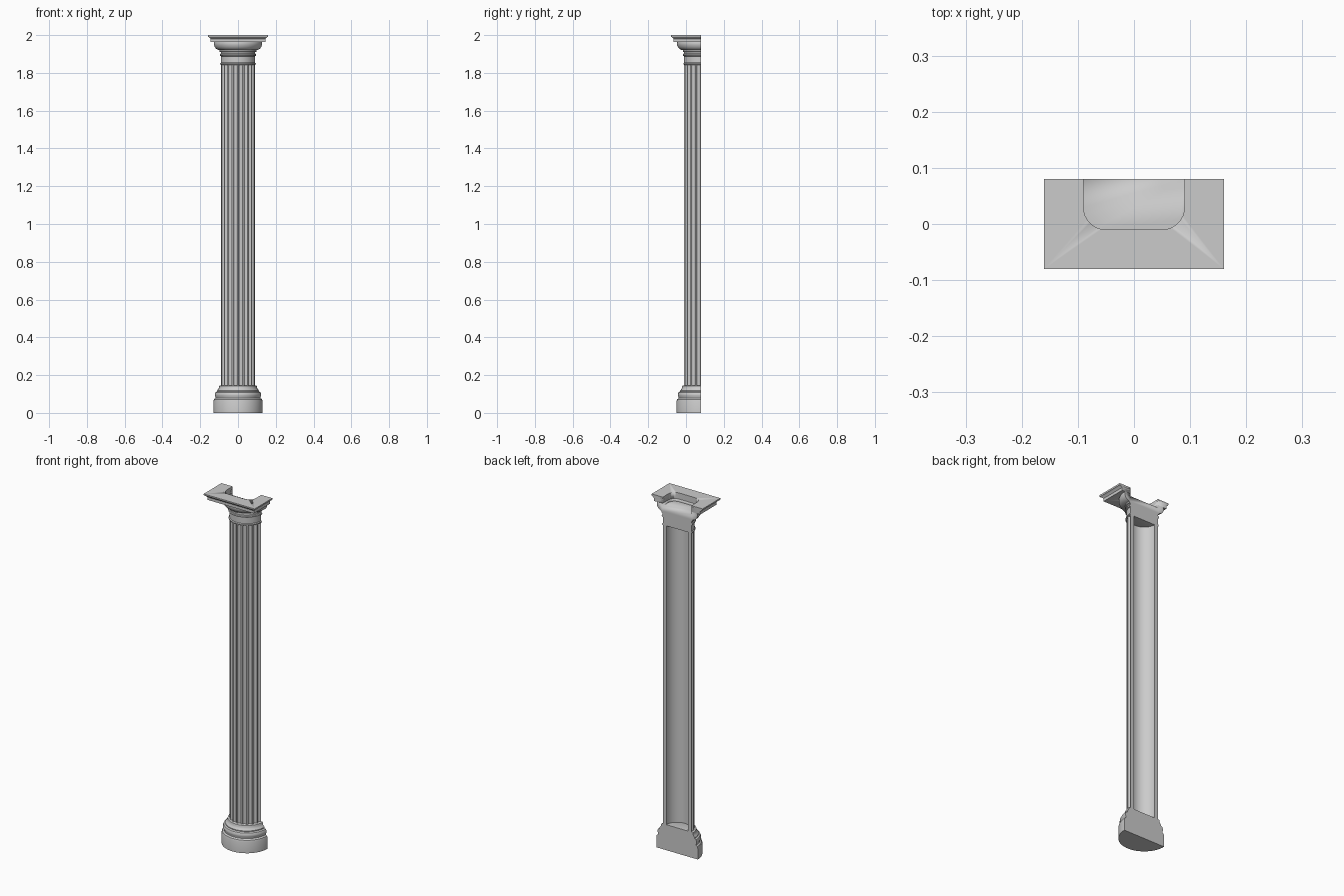
import bpy, bmesh
from math import sin, cos, pi, radians

if "Cube" in bpy.data.objects:
    bpy.data.objects.remove(bpy.data.objects["Cube"])

BACK = 0.08          # flat back plane, which also holds the column axis


def finish(name, bm, angle=35):
    bmesh.ops.remove_doubles(bm, verts=bm.verts, dist=1e-5)
    bmesh.ops.recalc_face_normals(bm, faces=bm.faces)
    mesh = bpy.data.meshes.new(name)
    bm.to_mesh(mesh)
    bm.free()
    ob = bpy.data.objects.new(name, mesh)
    bpy.context.collection.objects.link(ob)
    bpy.ops.object.select_all(action='DESELECT')
    bpy.context.view_layer.objects.active = ob
    ob.select_set(True)
    bpy.ops.object.shade_smooth_by_angle(angle=radians(angle))
    return ob


def polar(r, a, z):
    return (r * cos(a), BACK - r * sin(a), z)


def loft(bm, loops, closed):
    """Bridge successive loops of vertices with quads."""
    n = len(loops[0])
    for lo, hi in zip(loops, loops[1:]):
        for i in range(n if closed else n - 1):
            j = (i + 1) % n
            bm.faces.new((lo[i], lo[j], hi[j], hi[i]))


def half_turned(name, profile, segs=32):
    """Half revolution of a (radius, z) profile with flat top, bottom and back."""
    bm = bmesh.new()
    loops = [[bm.verts.new(polar(r, pi * i / segs, z)) for i in range(segs + 1)]
             for r, z in profile]
    loft(bm, loops, False)
    bm.faces.new(loops[0])
    bm.faces.new(loops[-1])
    bm.faces.new([l[0] for l in loops] + [l[-1] for l in reversed(loops)])
    return finish(name, bm)


def stacked(name, outlines):
    """Solid through matching horizontal outlines."""
    bm = bmesh.new()
    loops = [[bm.verts.new(p) for p in o] for o in outlines]
    loft(bm, loops, True)
    bm.faces.new(loops[0])
    bm.faces.new(loops[-1])
    return finish(name, bm)


# Moulded half-round base
half_turned("base", [
    (.130, 0), (.130, .062), (.127, .072), (.119, .078), (.119, .083),
    (.123, .090), (.123, .100), (.119, .109), (.111, .113), (.111, .118),
    (.107, .123), (.103, .128), (.101, .133), (.099, .143), (.096, .145)])

# Hollow fluted shaft, open at the back
R, INNER, FLUTES, STEPS = .09, .068, 10, 8
ring = []
for f in range(FLUTES):
    for s in range(STEPS + 1):
        t = s / STEPS
        a = pi * (f + .12 + .76 * t) / FLUTES
        ring.append((a, R - .009 * sin(pi * t)))
ring = [(0, R)] + ring + [(pi, R)]
bm = bmesh.new()
loops = []
for z in (.143, 1.847):
    outer = [bm.verts.new(polar(r, a, z)) for a, r in ring]
    inner = [bm.verts.new(polar(INNER, a, z)) for a, r in ring]
    loft(bm, [outer, inner], False)
    loops.append(outer + inner[::-1])
loft(bm, loops, True)
finish("fluted_shaft", bm)

# Half-round neck, rings and flaring bowl of the capital
capital = half_turned("capital", [
    (.091, 1.843), (.094, 1.845), (.094, 1.850), (.090, 1.854), (.090, 1.888),
    (.095, 1.890), (.097, 1.895), (.095, 1.900), (.091, 1.902), (.091, 1.910),
    (.097, 1.912), (.097, 1.920), (.106, 1.922), (.116, 1.928), (.123, 1.937),
    (.127, 1.948), (.128, 1.957), (.126, 1.965)])


# Square top slab with a moulded edge
def half_square(h, z):
    return [(-h, BACK, z), (-h, BACK - h, z), (h, BACK - h, z), (h, BACK, z)]


slab = stacked("top_slab", [half_square(h, z) for h, z in (
    (.145, 1.964), (.145, 1.980), (.149, 1.983), (.153, 1.988),
    (.159, 1.991), (.160, 1.993), (.160, 2.0))])


# Rounded recess cut into the top, open to the back
def recess_outline(z, w=.09, front=-.01, r=.04, n=8):
    right = [(w - r + r * sin(pi / 2 * i / n), front + r - r * cos(pi / 2 * i / n), z)
             for i in range(n + 1)] + [(w, BACK + .03, z)]
    return right + [(-x, y, z) for x, y, z in reversed(right)]


cutter = stacked("recess_cutter", [recess_outline(1.95), recess_outline(2.03)])
for ob in (capital, slab):
    bpy.context.view_layer.objects.active = ob
    mod = ob.modifiers.new("recess", 'BOOLEAN')
    mod.operation = 'DIFFERENCE'
    mod.solver = 'EXACT'
    mod.object = cutter
    bpy.ops.object.modifier_apply(modifier=mod.name)
bpy.data.objects.remove(cutter)
